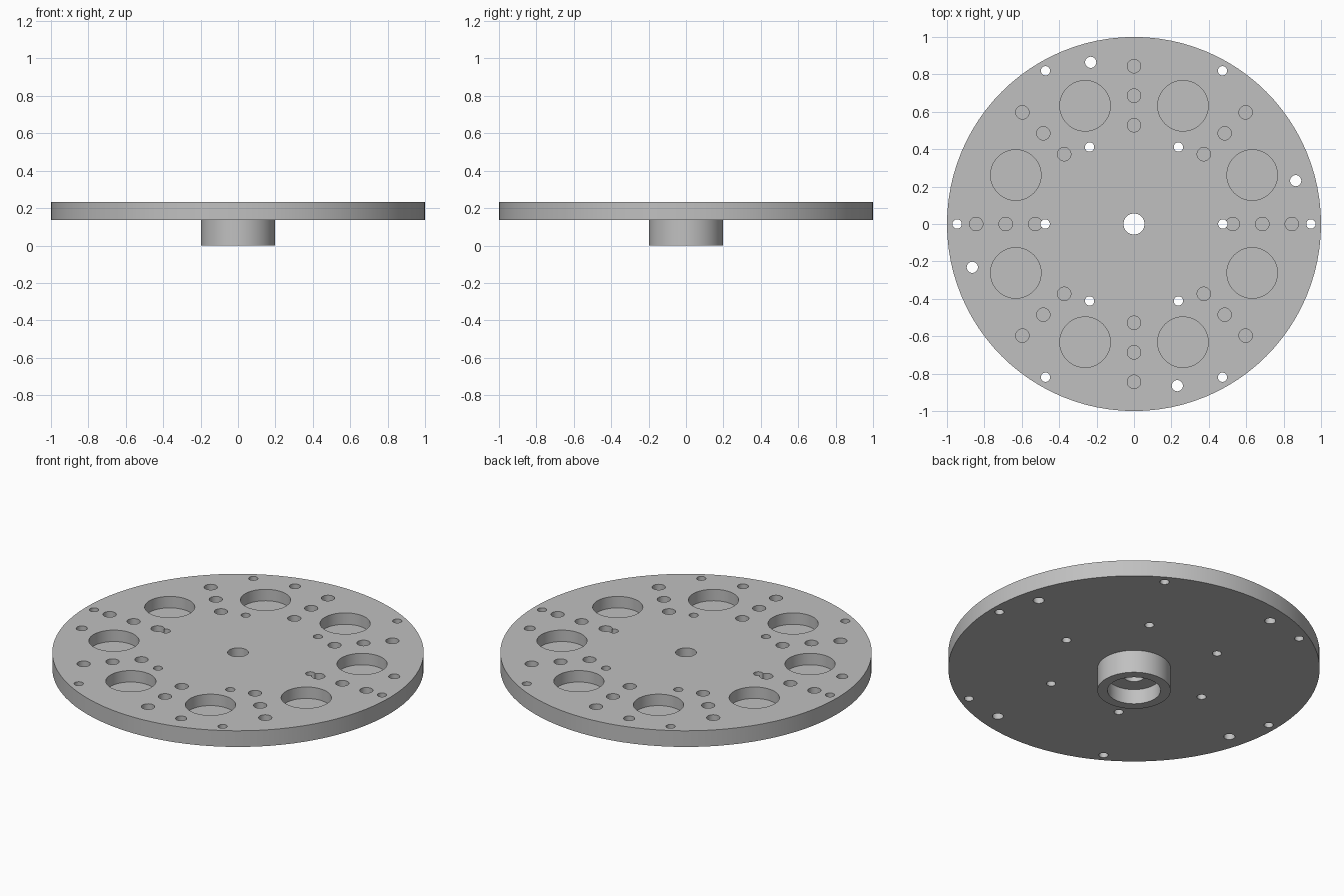
import bpy
import bmesh
from math import cos, sin, radians, tau
from mathutils import Matrix, Vector

cube = bpy.data.objects.get("Cube")
if cube:
    bpy.data.objects.remove(cube, do_unlink=True)

TOP, UNDERSIDE, POCKET_FLOOR = 0.232, 0.136, 0.164

grey = bpy.data.materials.new("plain grey")
grey.use_nodes = True
colour = (0.53, 0.53, 0.53, 1)
grey.diffuse_color = colour
grey.node_tree.nodes["Principled BSDF"].inputs["Base Color"].default_value = colour


def make_object(name, bm):
    bmesh.ops.recalc_face_normals(bm, faces=bm.faces)
    mesh = bpy.data.meshes.new(name)
    bm.to_mesh(mesh)
    bm.free()
    mesh.materials.append(grey)
    obj = bpy.data.objects.new(name, mesh)
    bpy.context.collection.objects.link(obj)
    return obj


def lathe(name, profile, steps):
    """Revolve a closed radius/height profile about z."""
    bm = bmesh.new()
    verts = [bm.verts.new((r, 0, z)) for r, z in profile]
    edges = [bm.edges.new((a, b)) for a, b in zip(verts, verts[1:] + verts[:1])]
    bmesh.ops.spin(bm, geom=verts + edges, cent=(0, 0, 0), axis=(0, 0, 1),
                   angle=tau, steps=steps, use_merge=True)
    bmesh.ops.remove_doubles(bm, verts=bm.verts, dist=0.0001)
    return make_object(name, bm)


def drill(target, name, ring, hole, count, start, bottom, sides=32):
    """Cut a ring of equally spaced round holes down to the given height."""
    bm = bmesh.new()
    top = TOP + 0.05
    for i in range(count):
        a = radians(start) + tau * i / count
        place = Vector((ring * cos(a), ring * sin(a), (top + bottom) / 2))
        bmesh.ops.create_cone(bm, cap_ends=True, segments=sides, radius1=hole,
                              radius2=hole, depth=top - bottom,
                              matrix=Matrix.Translation(place))
    cutter = make_object(name, bm)
    cutter.hide_render = True
    mod = target.modifiers.new(name, "BOOLEAN")
    mod.operation, mod.solver, mod.object = "DIFFERENCE", "EXACT", cutter
    bpy.context.view_layer.objects.active = target
    bpy.ops.object.modifier_apply(modifier=mod.name)
    bpy.data.objects.remove(cutter, do_unlink=True)


# Round plate with a hub below, a shaft hole and a wider counterbore
plate = lathe("plate_with_hub", [
    (0.056, TOP), (1, TOP), (1, UNDERSIDE), (0.197, UNDERSIDE),
    (0.197, 0), (0.143, 0), (0.143, 0.088), (0.056, 0.088)], 96)

# Blind pockets: eight large wells, and small ones in rows along eight spokes
drill(plate, "large_wells", 0.684, 0.135, 8, 22.5, POCKET_FLOOR, 64)
for radius in (0.528, 0.686, 0.844):
    drill(plate, "spoke_pockets", radius, 0.036, 8, 0, POCKET_FLOOR)

# Through holes: inner and outer rings of six, and four mounting holes
for radius in (0.475, 0.946):
    drill(plate, "screw_holes", radius, 0.025, 6, 0, 0.05)
drill(plate, "mounting_holes", 0.895, 0.03, 4, 15, 0.05)

# Smooth round walls, sharp rims
bpy.ops.object.select_all(action="DESELECT")
plate.select_set(True)
bpy.context.view_layer.objects.active = plate
bpy.ops.object.shade_smooth_by_angle(angle=radians(30))
